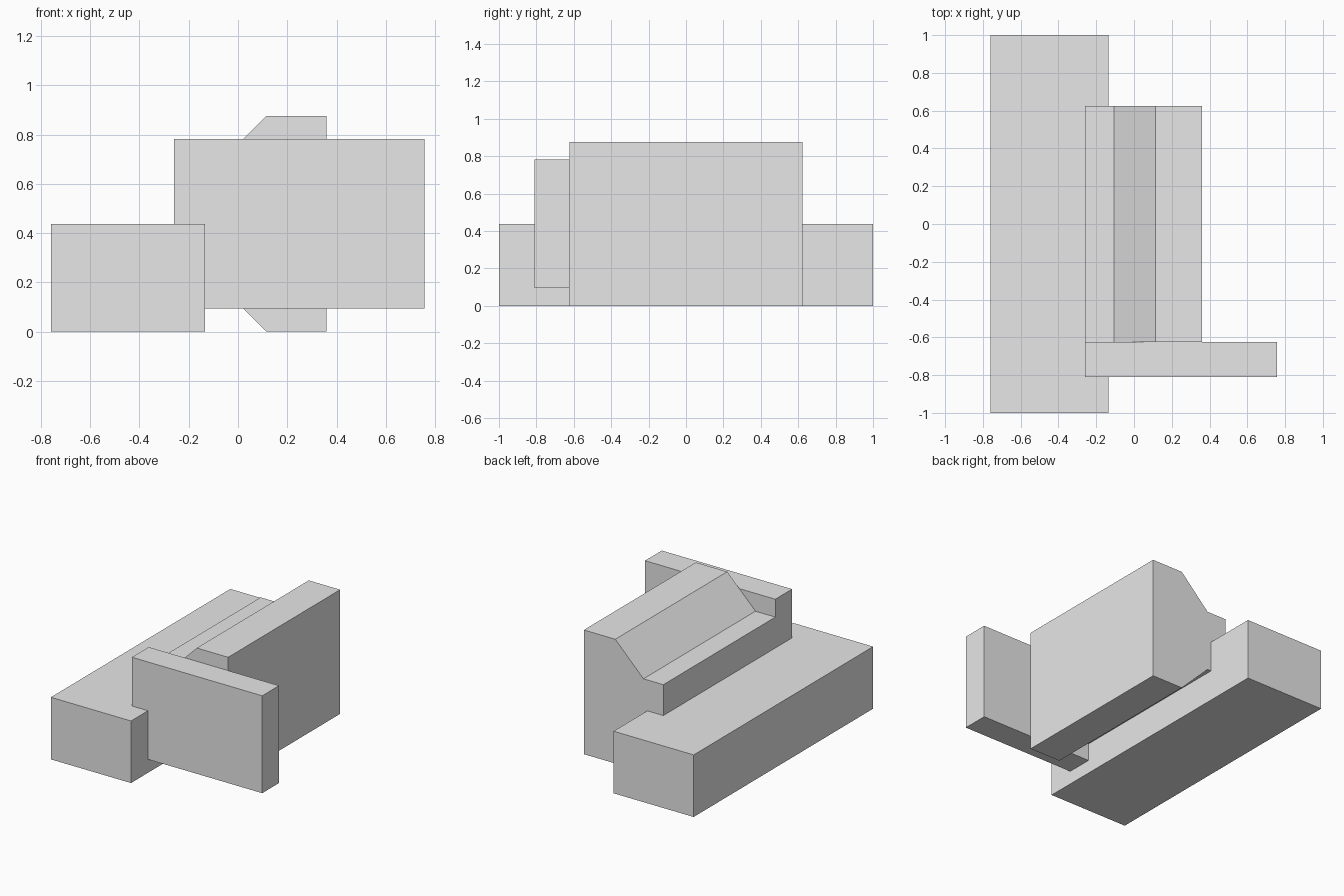
import bpy
import bmesh

cube = bpy.data.objects.get("Cube")
if cube:
    bpy.data.objects.remove(cube, do_unlink=True)

grey = bpy.data.materials.new("light_grey")
grey.use_nodes = True
colour = (0.8, 0.8, 0.8, 1.0)
grey.diffuse_color = colour
grey.node_tree.nodes["Principled BSDF"].inputs["Base Color"].default_value = colour


def extrude_profile(name, profile, y_front, y_back):
    """Extrude an x-z outline along y into a solid, flat-faced part."""
    bm = bmesh.new()
    face = bm.faces.new([bm.verts.new((x, y_front, z)) for x, z in profile])
    result = bmesh.ops.extrude_face_region(bm, geom=[face])
    moved = [v for v in result["geom"] if isinstance(v, bmesh.types.BMVert)]
    bmesh.ops.translate(bm, verts=moved, vec=(0, y_back - y_front, 0))
    bmesh.ops.recalc_face_normals(bm, faces=bm.faces)
    mesh = bpy.data.meshes.new(name)
    bm.to_mesh(mesh)
    bm.free()
    mesh.materials.append(grey)
    part = bpy.data.objects.new(name, mesh)
    bpy.context.collection.objects.link(part)
    return part


def rectangle(x0, x1, z0, z1):
    return [(x0, z0), (x1, z0), (x1, z1), (x0, z1)]


# Long low block on the right side
extrude_profile("long_block", rectangle(-0.76, -0.135, 0, 0.438), -1, 1)

# Upright plate across the front
extrude_profile("front_plate", rectangle(-0.26, 0.757, 0.095, 0.782), -0.811, -0.624)

# Tapered body: upper outline mirrored about its mid height
height = 0.876
upper = [(0.36, height), (0.115, height), (-0.105, 0.656), (-0.26, 0.656)]
lower = [(x, height - z) for x, z in reversed(upper)]
extrude_profile("tapered_body", upper + lower, -0.624, 0.624)
